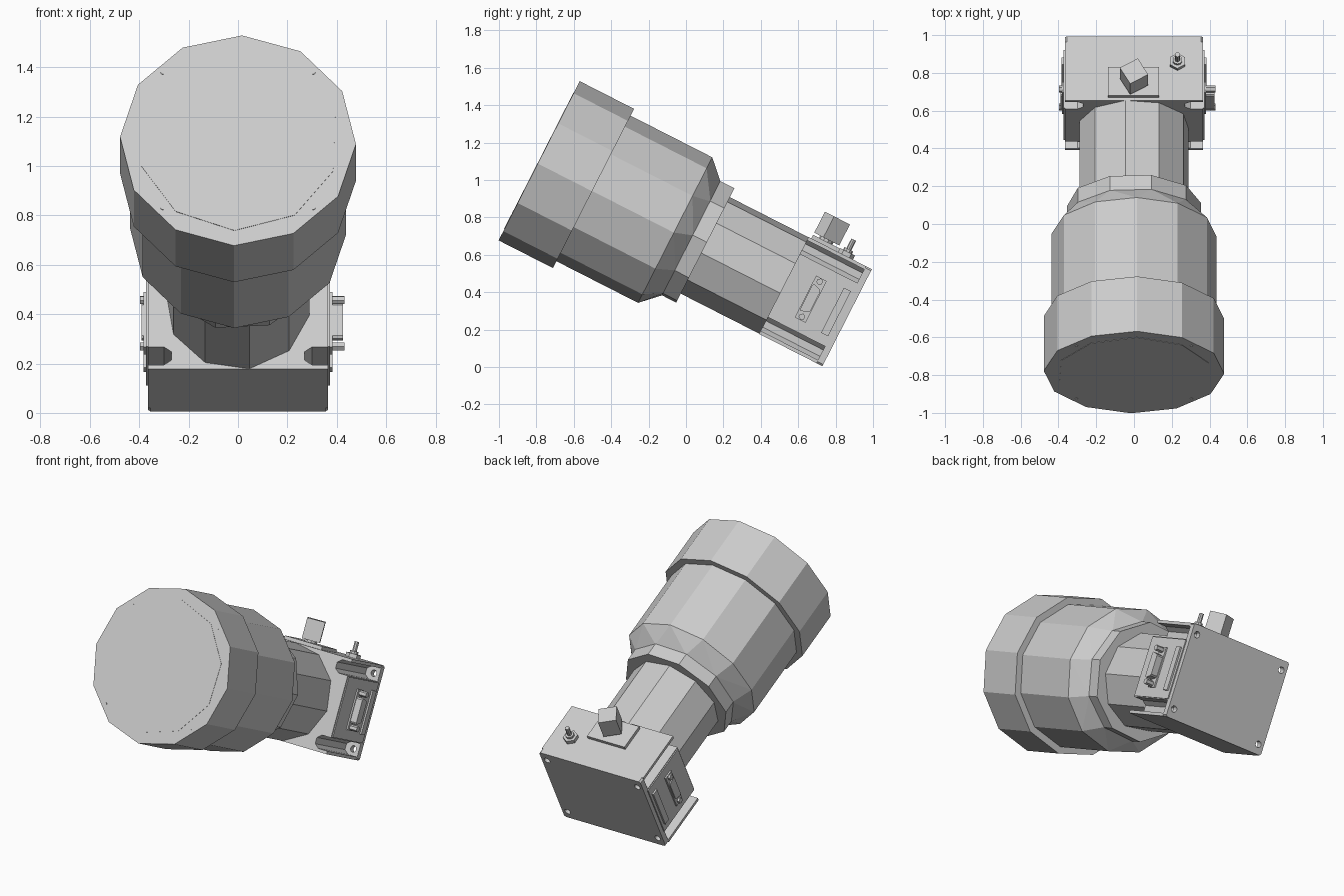
import bpy
import bmesh
from math import sin, cos, pi, radians
from mathutils import Matrix, Vector

cube = bpy.data.objects.get("Cube")
if cube:
    bpy.data.objects.remove(cube, do_unlink=True)

# Working frame: Y runs back along the lens axis, Z is up across it
FRAME = Matrix.Translation((0, -0.785, 1.103)) @ Matrix.Rotation(radians(-27), 4, 'X')


def finish(name, bm):
    bmesh.ops.recalc_face_normals(bm, faces=bm.faces)
    mesh = bpy.data.meshes.new(name)
    bm.to_mesh(mesh)
    bm.free()
    obj = bpy.data.objects.new(name, mesh)
    bpy.context.collection.objects.link(obj)
    obj.matrix_world = FRAME
    return obj


def solid(name, points):
    """Convex part from its corner points."""
    bm = bmesh.new()
    for p in points:
        bm.verts.new(p)
    hull = bmesh.ops.convex_hull(bm, input=bm.verts)
    loose = [v for v in hull["geom_interior"] if isinstance(v, bmesh.types.BMVert)]
    bmesh.ops.delete(bm, geom=loose, context='VERTS')
    bmesh.ops.dissolve_limit(bm, angle_limit=radians(0.5), verts=bm.verts, edges=bm.edges)
    return finish(name, bm)


def box(name, xs, ys, zs):
    return solid(name, [(x, y, z) for x in xs for y in ys for z in zs])


def ring(r, y, sides, phase=0, cx=0, cz=0):
    """Polygon around the lens axis, angles measured from the top."""
    angles = [radians(phase) + 2 * pi * i / sides for i in range(sides)]
    return [(cx + r * sin(a), y, cz + r * cos(a)) for a in angles]


def drum(name, r, y0, y1, sides, phase=0, cx=0, cz=0):
    return solid(name, ring(r, y0, sides, phase, cx, cz) + ring(r, y1, sides, phase, cx, cz))


def post(name, r, x, y, z0, z1, sides):
    """Upright stud on the housing top."""
    return solid(name, [(x + px, y + pz, z) for z in (z0, z1) for px, _, pz in ring(r, 0, sides)])


def side_post(name, r, x0, x1, y, z, sides):
    """Stud pointing out of a housing side."""
    return solid(name, [(x, y + px, z + pz) for x in (x0, x1) for px, _, pz in ring(r, 0, sides)])


# Lens
drum("lens_front_ring", 0.478, 0, 0.326, 12, 2)
drum("lens_front_disc", 0.41, -0.002, 0.02, 10, 2)
drum("lens_barrel", 0.437, 0.32, 0.816, 12, 2)
solid("lens_taper", ring(0.437, 0.816, 12, 2) + ring(0.352, 0.915, 10, 15))
drum("lens_rear_ring", 0.355, 0.91, 0.997, 10, 15)
drum("lens_neck", 0.293, 0.99, 1.475, 10, 27)
for sx in (-1, 1):
    for sz in (-1, 1):
        drum("front_pin", 0.008, -0.003, 0.01, 8, 0, sx * 0.305, sz * 0.308)

# Camera housing with an open screw channel along each corner
corner = [(0.365, 0.291), (0.365, 0.272), (0.3, 0.272), (0.27, 0.25),
          (0.27, 0.212), (0.3, 0.19), (0.365, 0.19)]
right = corner + [(x, -z) for x, z in reversed(corner)]
outline = right + [(-x, z) for x, z in reversed(right)]
bm = bmesh.new()
face = bm.faces.new([bm.verts.new((x, 1.468, z)) for x, z in outline])
extruded = bmesh.ops.extrude_face_region(bm, geom=[face])["geom"]
bmesh.ops.translate(bm, vec=(0, 0.345, 0),
                    verts=[v for v in extruded if isinstance(v, bmesh.types.BMVert)])
finish("housing", bm)

# Back plate with corner screw holes
plate = solid("back_plate", [(sx * x, y, sz * z) for sx in (-1, 1) for sz in (-1, 1)
                             for y in (1.812, 1.848)
                             for x, z in ((0.365, 0.281), (0.355, 0.291))])
for sx in (-1, 1):
    for sz in (-1, 1):
        cutter = drum("hole_cutter", 0.02, 1.75, 1.9, 12, 0, sx * 0.325, sz * 0.232)
        cutter.hide_render = True
        mod = plate.modifiers.new("hole", 'BOOLEAN')
        mod.operation = 'DIFFERENCE'
        mod.solver = 'EXACT'
        mod.object = cutter
        bpy.context.view_layer.objects.active = plate
        bpy.context.view_layer.update()
        bpy.ops.object.modifier_apply(modifier=mod.name)
        bpy.data.objects.remove(cutter, do_unlink=True)

# Side panels and D-shaped connectors
for side, sx, reach in (("left", 1, 0.425), ("right", -1, 0.39)):
    box(side + "_panel", (sx * 0.36, sx * 0.372), (1.475, 1.82), (-0.185, 0.185))
    box(side + "_strip", (sx * 0.36, sx * 0.383), (1.76, 1.802), (-0.135, 0.135))
    box(side + "_connector_flange", (sx * 0.36, sx * 0.382), (1.598, 1.662), (-0.125, 0.125))
    solid(side + "_connector_shell", [(sx * x, 1.63 + y, sz * z) for x in (0.37, reach)
                                      for sz in (-1, 1)
                                      for y, z in ((-0.027, 0.07), (-0.02, 0.08),
                                                   (0.02, 0.068), (0.027, 0.058))])
    for sz in (-1, 1):
        side_post(side + "_connector_screw", 0.018, sx * 0.37, sx * (reach + 0.007),
                  1.63, sz * 0.105, 6)

# Cable socket on top
box("socket_base", (-0.138, 0.132), (1.485, 1.655), (0.285, 0.312))
post("socket_stem", 0.04, 0, 1.56, 0.3, 0.34, 10)
block = box("socket_block", (-0.055, 0.055), (-0.055, 0.055), (-0.063, 0.063))
block.matrix_world = (FRAME @ Matrix.Translation(Vector((0, 1.56, 0.388)))
                      @ Matrix.Rotation(radians(30), 4, 'Z'))

# Toggle switch on top
post("switch_nut", 0.045, 0.23, 1.69, 0.285, 0.315, 6)
post("switch_collar", 0.026, 0.23, 1.69, 0.31, 0.33, 10)
post("switch_lever", 0.014, 0.23, 1.69, 0.32, 0.388, 8)
